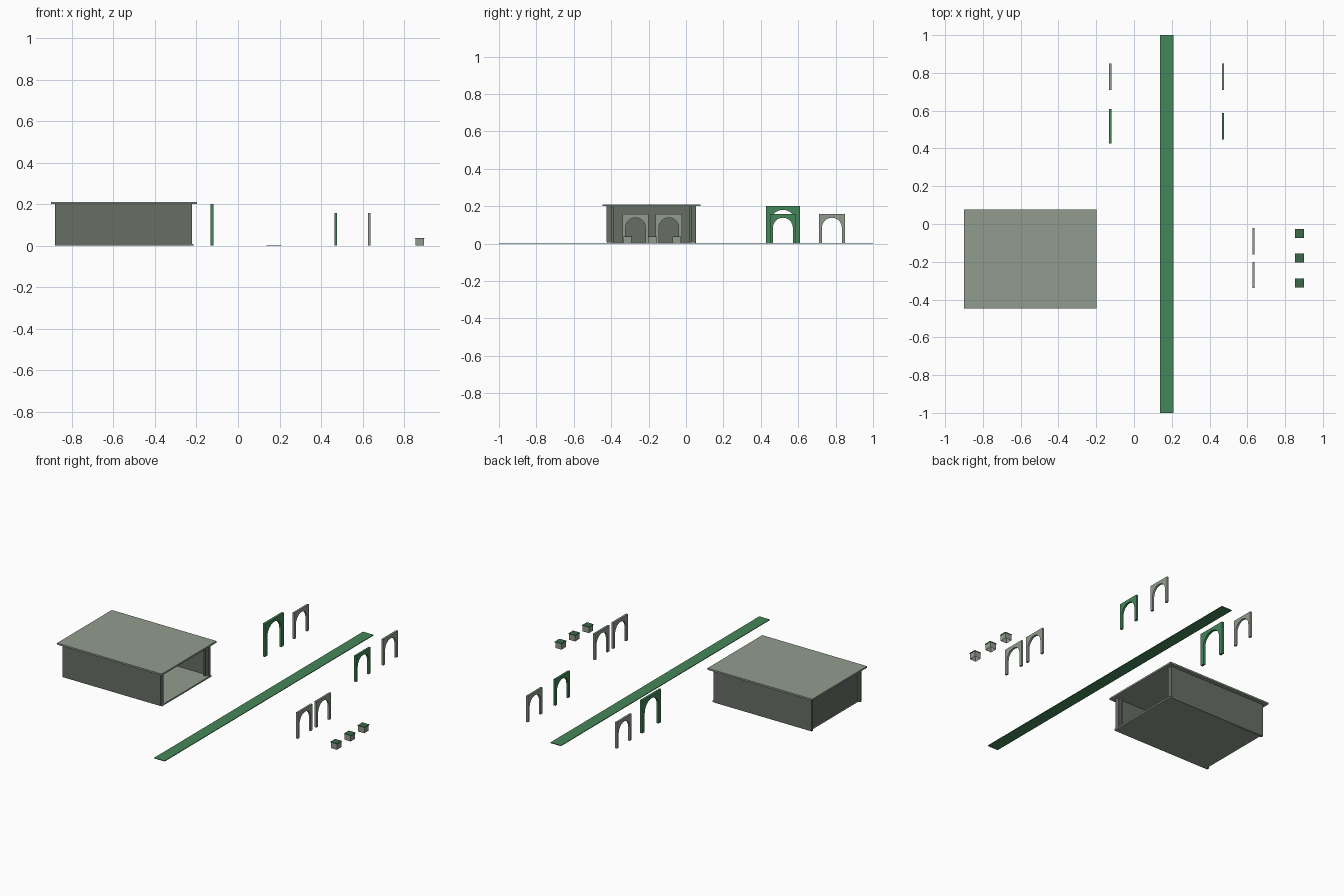
import bpy, bmesh, math

if "Cube" in bpy.data.objects:
    bpy.data.objects.remove(bpy.data.objects["Cube"])


def material(name, r, g, b):
    m = bpy.data.materials.new(name)
    m.diffuse_color = (r, g, b, 1)
    m.use_nodes = True
    m.node_tree.nodes["Principled BSDF"].inputs["Base Color"].default_value = m.diffuse_color
    return m


green = material("green", 0.06, 0.24, 0.10)
dark_green = material("dark_green", 0.045, 0.14, 0.065)
stone = material("stone", 0.29, 0.335, 0.28)
dark_stone = material("dark_stone", 0.135, 0.155, 0.13)


def finish(name, bm, mat):
    bmesh.ops.recalc_face_normals(bm, faces=bm.faces)
    me = bpy.data.meshes.new(name)
    bm.to_mesh(me)
    bm.free()
    ob = bpy.data.objects.new(name, me)
    bpy.context.collection.objects.link(ob)
    me.materials.append(mat)
    return ob


def box(name, x, y, z, mat):
    bm = bmesh.new()
    bmesh.ops.create_cube(bm, size=1)
    for v in bm.verts:
        for i, (lo, hi) in enumerate((x, y, z)):
            v.co[i] = lo if v.co[i] < 0 else hi
    return finish(name, bm, mat)


def arch(name, x, y, width, height, opening, mat, thick=0.012, top=0.02, steps=16):
    # rectangular panel with a round-headed opening, extruded along x
    w, r = width / 2, opening / 2
    spring = height - top - r
    curve = [(r * math.cos(math.pi * i / steps), spring + r * math.sin(math.pi * i / steps))
             for i in range(steps + 1)]
    outline = [(-w, 0), (-w, height), (w, height), (w, 0), (r, 0)] + curve + [(-r, 0)]
    bm = bmesh.new()
    f = bm.faces.new([bm.verts.new((x - thick / 2, y + a, b)) for a, b in outline])
    ext = bmesh.ops.extrude_face_region(bm, geom=[f], use_keep_orig=True)
    bmesh.ops.translate(bm, vec=(thick, 0, 0),
                        verts=[g for g in ext["geom"] if isinstance(g, bmesh.types.BMVert)])
    bmesh.ops.triangulate(bm, faces=[g for g in bm.faces if len(g.verts) > 4])
    return finish(name, bm, mat)


# Hall: floor, roof, back wall, side walls and stepped front posts
cy = -0.185
box("hall_floor", (-0.868, -0.214), (cy - 0.237, cy + 0.237), (0, 0.009), stone)
box("hall_roof", (-0.90, -0.198), (cy - 0.262, cy + 0.262), (0.20, 0.21), stone)
box("hall_back_wall", (-0.867, -0.857), (cy - 0.225, cy + 0.225), (0.009, 0.20), dark_stone)
for side, s in (("left", -1), ("right", 1)):
    def span(a, b):
        return tuple(sorted((cy + s * a, cy + s * b)))
    box(f"hall_{side}_wall", (-0.88, -0.225), span(0.224, 0.238), (0.0, 0.20), dark_stone)
    box(f"hall_{side}_front_post", (-0.235, -0.222), span(0.213, 0.239), (0.009, 0.20), dark_stone)
    box(f"hall_{side}_inner_post", (-0.245, -0.235), span(0.203, 0.224), (0.009, 0.20), dark_stone)

# Long ground strip
box("ground_strip", (0.138, 0.209), (-1, 1), (0, 0.004), green)

# Free-standing arches
arch("large_green_arch", -0.126, 0.518, 0.182, 0.20, 0.134, green, thick=0.014)
arch("small_green_arch", 0.471, 0.518, 0.14, 0.158, 0.106, green)
for i, (x, y) in enumerate([(-0.126, 0.78), (0.471, 0.78), (0.633, -0.092), (0.633, -0.27)]):
    arch(f"stone_arch_{i + 1}", x, y, 0.14, 0.158, 0.106, stone)

# Small open-bottomed caps with lids
for i, y in enumerate((-0.05, -0.18, -0.312)):
    body = box(f"cap_body_{i + 1}", (0.855, 0.896), (y - 0.021, y + 0.021), (0, 0.034), stone)
    bm = bmesh.new()
    bm.from_mesh(body.data)
    bmesh.ops.delete(bm, geom=[f for f in bm.faces if abs(f.normal.z) > 0.9], context='FACES')
    bm.to_mesh(body.data)
    bm.free()
    box(f"cap_lid_{i + 1}", (0.853, 0.899), (y - 0.023, y + 0.023), (0.034, 0.038), dark_green)
